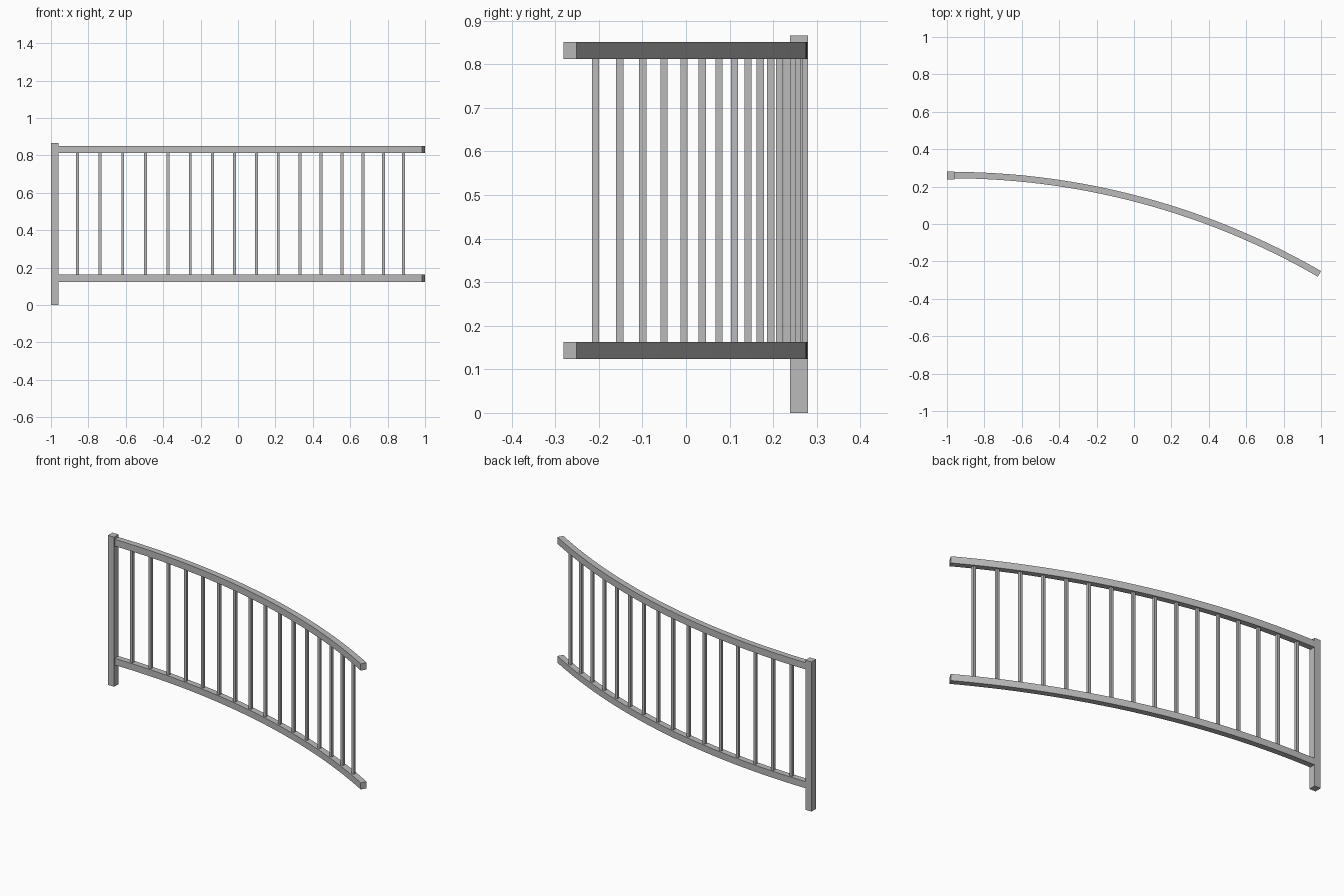
import bpy, bmesh, math

if "Cube" in bpy.data.objects:
    bpy.data.objects.remove(bpy.data.objects["Cube"])

R = 3.943                 # arc radius of the railing
X0, Y0 = -0.98, 0.2615    # arc start, at the post centre
SWEEP = math.radians(30)
HALF_W = 0.0172           # half the rail width

grey = bpy.data.materials.new("grey metal")
grey.diffuse_color = (0.5, 0.5, 0.5, 1)
grey.use_nodes = True
grey.node_tree.nodes["Principled BSDF"].inputs["Base Color"].default_value = grey.diffuse_color


def arc(t, offset=0.0):
    """Point on the arc in plan, t from 0 to 1, offset outwards."""
    a = SWEEP * t
    r = R + offset
    return X0 + r * math.sin(a), Y0 - R + r * math.cos(a)


def finish(name, bm):
    bmesh.ops.recalc_face_normals(bm, faces=bm.faces)
    mesh = bpy.data.meshes.new(name)
    bm.to_mesh(mesh)
    bm.free()
    mesh.materials.append(grey)
    ob = bpy.data.objects.new(name, mesh)
    bpy.context.collection.objects.link(ob)
    return ob


def box(name, x, y, sx, sy, z0, z1):
    bm = bmesh.new()
    bmesh.ops.create_cube(bm, size=1)
    for v in bm.verts:
        v.co = (x + v.co.x * sx, y + v.co.y * sy, z0 + (v.co.z + 0.5) * (z1 - z0))
    return finish(name, bm)


def rail(name, z0, z1, segments=48):
    """Rectangular section swept along the arc."""
    bm = bmesh.new()
    rings = []
    for i in range(segments + 1):
        ring = []
        for off, z in ((-HALF_W, z0), (HALF_W, z0), (HALF_W, z1), (-HALF_W, z1)):
            ring.append(bm.verts.new((*arc(i / segments, off), z)))
        rings.append(ring)
    for a, b in zip(rings, rings[1:]):
        for k in range(4):
            n = (k + 1) % 4
            bm.faces.new((a[k], a[n], b[n], b[k]))
    bm.faces.new(rings[0])
    bm.faces.new(rings[-1])
    ob = finish(name, bm)
    bpy.context.view_layer.objects.active = ob
    ob.select_set(True)
    bpy.ops.object.shade_smooth_by_angle(angle=math.radians(30))
    ob.select_set(False)


# End post
box("post", -0.98, 0.2595, 0.04, 0.041, 0, 0.866)

# Curved rails
rail("bottom_rail", 0.124, 0.1625)
rail("top_rail", 0.812, 0.851)

# Evenly spaced square balusters
COUNT = 16
for i in range(1, COUNT + 1):
    x, y = arc(i / (COUNT + 1))
    box(f"baluster_{i}", x, y, 0.0155, 0.0165, 0.1625, 0.812)
